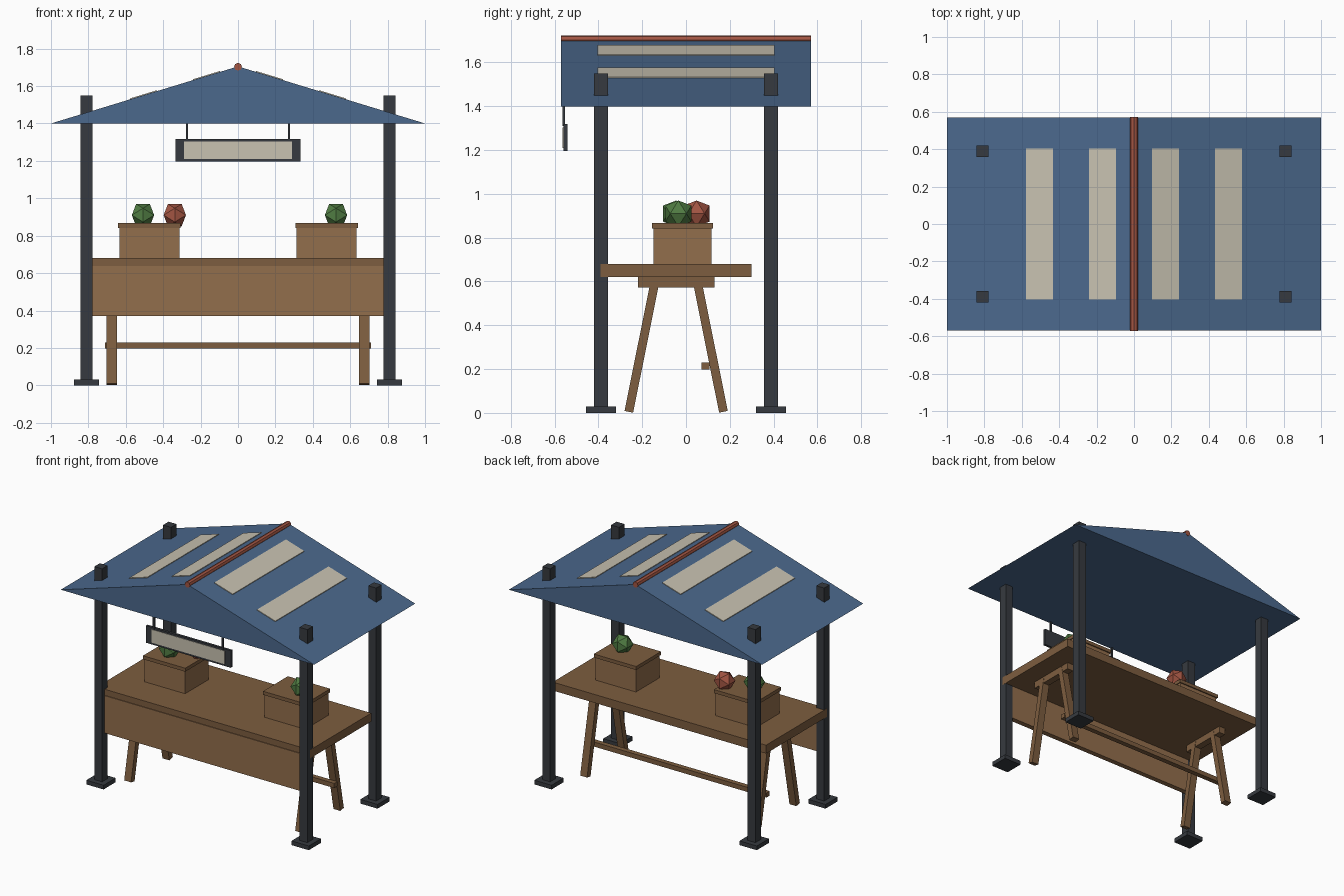
import bpy, bmesh, math
from mathutils import Vector

if "Cube" in bpy.data.objects:
    bpy.data.objects.remove(bpy.data.objects["Cube"])


def material(name, rgb):
    m = bpy.data.materials.new(name)
    m.diffuse_color = (*rgb, 1)
    m.use_nodes = True
    m.node_tree.nodes["Principled BSDF"].inputs["Base Color"].default_value = m.diffuse_color
    return m


BLUE = material("blue_canvas", (0.07, 0.14, 0.265))
CREAM = material("cream", (0.58, 0.54, 0.44))
IRON = material("dark_iron", (0.037, 0.042, 0.05))
WOOD = material("light_wood", (0.29, 0.156, 0.072))
OAK = material("dark_wood", (0.205, 0.11, 0.05))
RED = material("red_clay", (0.36, 0.09, 0.055))
GREEN = material("green_leaf", (0.08, 0.2, 0.055))


def finish(name, bm, mat):
    bmesh.ops.recalc_face_normals(bm, faces=bm.faces)
    me = bpy.data.meshes.new(name)
    bm.to_mesh(me)
    bm.free()
    me.materials.append(mat)
    ob = bpy.data.objects.new(name, me)
    bpy.context.collection.objects.link(ob)
    return ob


def box(name, xr, yr, zr, mat):
    """Box from (min, max) ranges."""
    bm = bmesh.new()
    bmesh.ops.create_cube(bm, size=1)
    for v in bm.verts:
        v.co = [(r[0] + r[1]) / 2 + c * (r[1] - r[0]) for r, c in zip((xr, yr, zr), v.co)]
    return finish(name, bm, mat)


def around(c, width):
    return (c - width / 2, c + width / 2)


def hull(name, points, mat):
    bm = bmesh.new()
    for p in points:
        bm.verts.new(p)
    bmesh.ops.convex_hull(bm, input=bm.verts)
    return finish(name, bm, mat)


def prism(name, profile, yr, mat):
    """Closed x-z profile extruded along y."""
    bm = bmesh.new()
    face = bm.faces.new([bm.verts.new((x, yr[0], z)) for x, z in profile])
    new = bmesh.ops.extrude_face_region(bm, geom=[face])["geom"]
    bmesh.ops.translate(bm, vec=(0, yr[1] - yr[0], 0),
                        verts=[g for g in new if isinstance(g, bmesh.types.BMVert)])
    return finish(name, bm, mat)


def produce(name, loc, mat, r=0.07):
    """Icosahedron with an edge on top."""
    phi = (1 + 5 ** 0.5) / 2
    pts = []
    for a in (-1, 1):
        for b in (-phi, phi):
            pts += [(a, 0, b), (0, b, a), (b, a, 0)]
    return hull(name, [Vector(loc) + Vector(p).normalized() * r for p in pts], mat)


# Roof: solid gable prism, cream stripes, ridge pole
EAVE, RIDGE, DEPTH = 1.40, 1.705, 0.57
prism("roof", [(-1, EAVE), (1, EAVE), (0, RIDGE)], (-DEPTH, DEPTH), BLUE)
for s, side in ((-1, "left"), (1, "right")):
    for x, row in ((0.168, "upper"), (0.505, "lower")):
        prof = [(s * px, RIDGE - (RIDGE - EAVE) * px + dz)
                for px, dz in ((x - 0.072, -0.004), (x + 0.072, -0.004),
                               (x + 0.072, 0.005), (x - 0.072, 0.005))]
        prism(f"roof_stripe_{row}_{side}", prof, (-0.403, 0.403), CREAM)
ridge = [(0.021 * math.cos(i * math.pi / 4), 1.703 + 0.021 * math.sin(i * math.pi / 4))
         for i in range(8)]
prism("ridge_pole", ridge, (-0.571, 0.571), RED)

# Corner posts with foot plates
for sx, side in ((-1, "left"), (1, "right")):
    for sy, end in ((-1, "front"), (1, "back")):
        x, y = sx * 0.81, sy * 0.388
        box(f"post_{end}_{side}", around(x, 0.062), around(y, 0.062), (0, 1.55), IRON)
        box(f"post_foot_{end}_{side}", around(x, 0.136), around(y, 0.136), (0, 0.03), IRON)

# Hanging sign
box("sign_frame", (-0.335, 0.335), (-0.56, -0.542), (1.196, 1.318), IRON)
box("sign_panel", (-0.288, 0.288), (-0.563, -0.55), (1.21, 1.304), CREAM)
for s, side in ((-1, "left"), (1, "right")):
    box(f"sign_hanger_{side}", around(s * 0.272, 0.012), around(-0.559, 0.012), (1.31, 1.405), IRON)

# Counter top and front panel
box("counter_top", (-0.842, 0.842), (-0.39, 0.30), (0.62, 0.68), OAK)
box("counter_front_panel", (-0.84, 0.84), (-0.395, -0.358), (0.37, 0.637), WOOD)

# Trestles: splayed legs, head bar, long stretcher
MID = -0.045
for sx, side in ((-1, "left"), (1, "right")):
    for sy, end in ((-1, "front"), (1, "back")):
        low = Vector((sx * 0.675, MID + sy * 0.216, 0.005))
        top = Vector((sx * 0.675, MID + sy * 0.094, 0.612))
        across = Vector((0, (top - low).z, -(top - low).y)).normalized() * 0.02
        hull(f"trestle_leg_{end}_{side}",
             [p + a * across + Vector((b * 0.027, 0, 0))
              for p in (low, top) for a in (-1, 1) for b in (-1, 1)], OAK)
    box(f"trestle_head_{side}", around(sx * 0.675, 0.05), around(MID, 0.35), (0.572, 0.62), OAK)
box("trestle_stretcher", (-0.71, 0.71), (0.071, 0.107), (0.197, 0.23), OAK)

# Crates with lids
for s, side in ((-1, "left"), (1, "right")):
    box(f"crate_{side}", around(s * 0.474, 0.32), around(-0.016, 0.264), (0.68, 0.846), WOOD)
    box(f"crate_lid_{side}", around(s * 0.474, 0.334), around(-0.016, 0.28), (0.842, 0.867), OAK)

# Produce on the crates
produce("green_produce_left", (-0.508, -0.045, 0.91), GREEN)
produce("red_produce_left", (-0.338, 0.048, 0.91), RED)
produce("green_produce_right", (0.524, -0.035, 0.91), GREEN)
